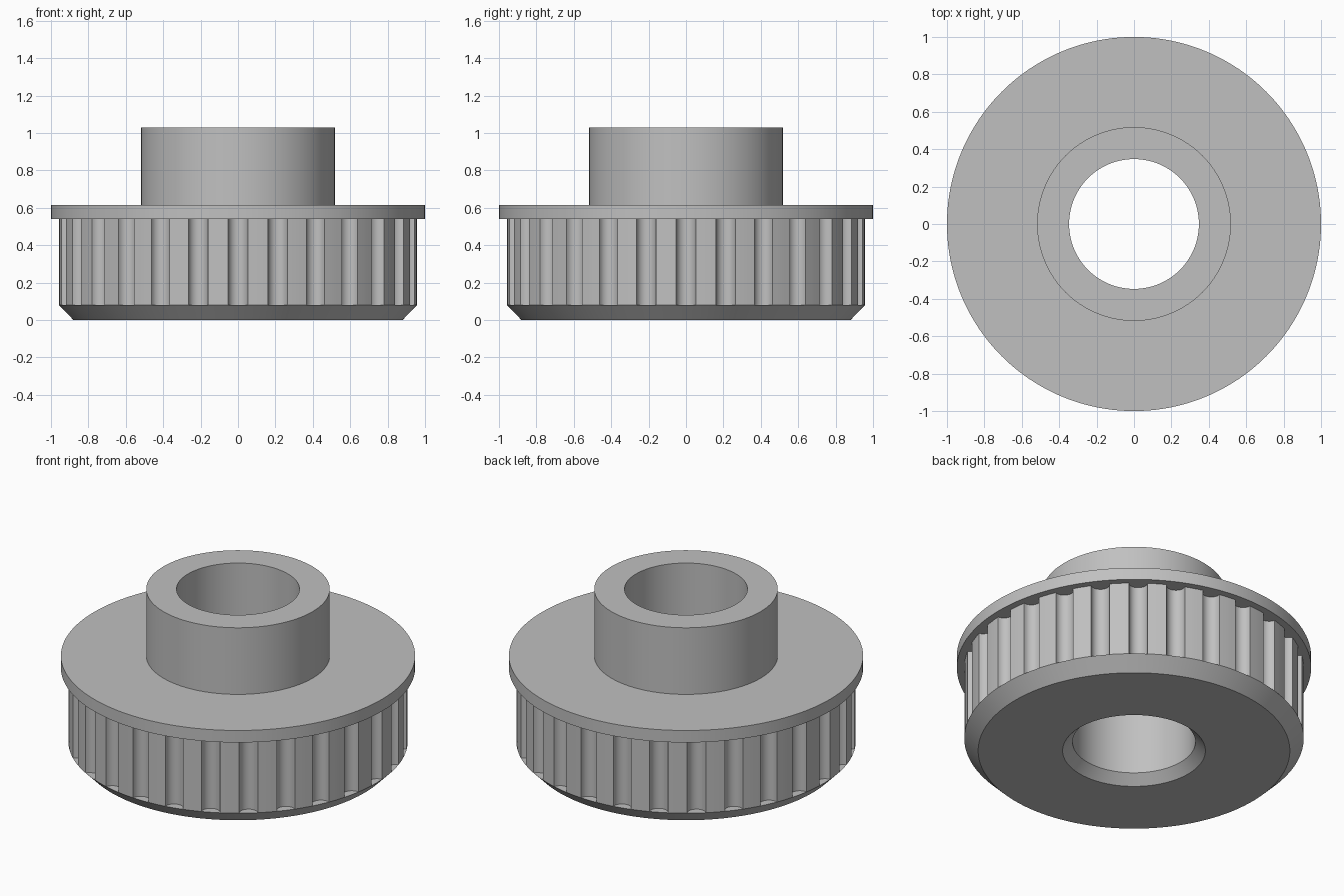
import bpy
import bmesh
from math import asin, cos, pi, sin

if "Cube" in bpy.data.objects:
    bpy.data.objects.remove(bpy.data.objects["Cube"])

TEETH = 28
SEGMENTS = 168
TIP_R = 0.958
ROOT_R = 0.905
GROOVE_HALF = 0.053
RIM_TOP, FLANGE_BASE, FLANGE_TOP, HUB_TOP = 0.08, 0.54, 0.615, 1.03
BORE_R = 0.347

metal = bpy.data.materials.new("grey metal")
metal.use_nodes = True
grey = (0.53, 0.53, 0.53, 1)
metal.diffuse_color = grey
metal.node_tree.nodes["Principled BSDF"].inputs["Base Color"].default_value = grey


def finish(name, bm):
    mesh = bpy.data.meshes.new(name)
    bm.to_mesh(mesh)
    bm.free()
    mesh.materials.append(metal)
    obj = bpy.data.objects.new(name, mesh)
    bpy.context.collection.objects.link(obj)
    bpy.ops.object.select_all(action='DESELECT')
    obj.select_set(True)
    bpy.context.view_layer.objects.active = obj
    bpy.ops.object.shade_smooth_by_angle(angle=pi / 7)
    return obj


def bridge(bm, lower, upper):
    n = len(lower)
    for i in range(n):
        j = (i + 1) % n
        bm.faces.new((lower[i], lower[j], upper[j], upper[i]))


def lathe(name, profile):
    """Revolve a closed radius/height profile around the z axis."""
    bm = bmesh.new()
    rings = [[bm.verts.new((r * cos(2 * pi * i / SEGMENTS),
                            r * sin(2 * pi * i / SEGMENTS), z))
              for i in range(SEGMENTS)] for r, z in profile]
    for k, ring in enumerate(rings):
        bridge(bm, ring, rings[(k + 1) % len(rings)])
    bmesh.ops.recalc_face_normals(bm, faces=bm.faces)
    return finish(name, bm)


# Bored body: chamfered rim, core behind the teeth, flange and hub
lathe("pulley_body", [
    (0.403, 0), (0.88, 0), (TIP_R, RIM_TOP), (ROOT_R - 0.02, RIM_TOP),
    (ROOT_R - 0.02, FLANGE_BASE), (1, FLANGE_BASE), (1, FLANGE_TOP),
    (0.518, FLANGE_TOP), (0.518, HUB_TOP), (BORE_R, HUB_TOP), (BORE_R, 0.056),
])

# Tooth band: round-bottomed grooves alternating with tooth tips
half_angle = asin(GROOVE_HALF / TIP_R)
pitch = 2 * pi / TEETH
edge_x = TIP_R * cos(half_angle)
outline = []
for t in range(TEETH):
    a = t * pitch
    for s in range(11):
        u = pi * s / 10
        x = edge_x - (edge_x - ROOT_R) * sin(u)
        y = -GROOVE_HALF * cos(u)
        outline.append((x * cos(a) - y * sin(a), x * sin(a) + y * cos(a)))
    for s in (1, 2):
        b = a + half_angle + (pitch - 2 * half_angle) * s / 3
        outline.append((TIP_R * cos(b), TIP_R * sin(b)))

bm = bmesh.new()
bottom = [bm.verts.new((x, y, RIM_TOP)) for x, y in outline]
top = [bm.verts.new((x, y, FLANGE_BASE)) for x, y in outline]
bridge(bm, bottom, top)
finish("tooth_band", bm)
